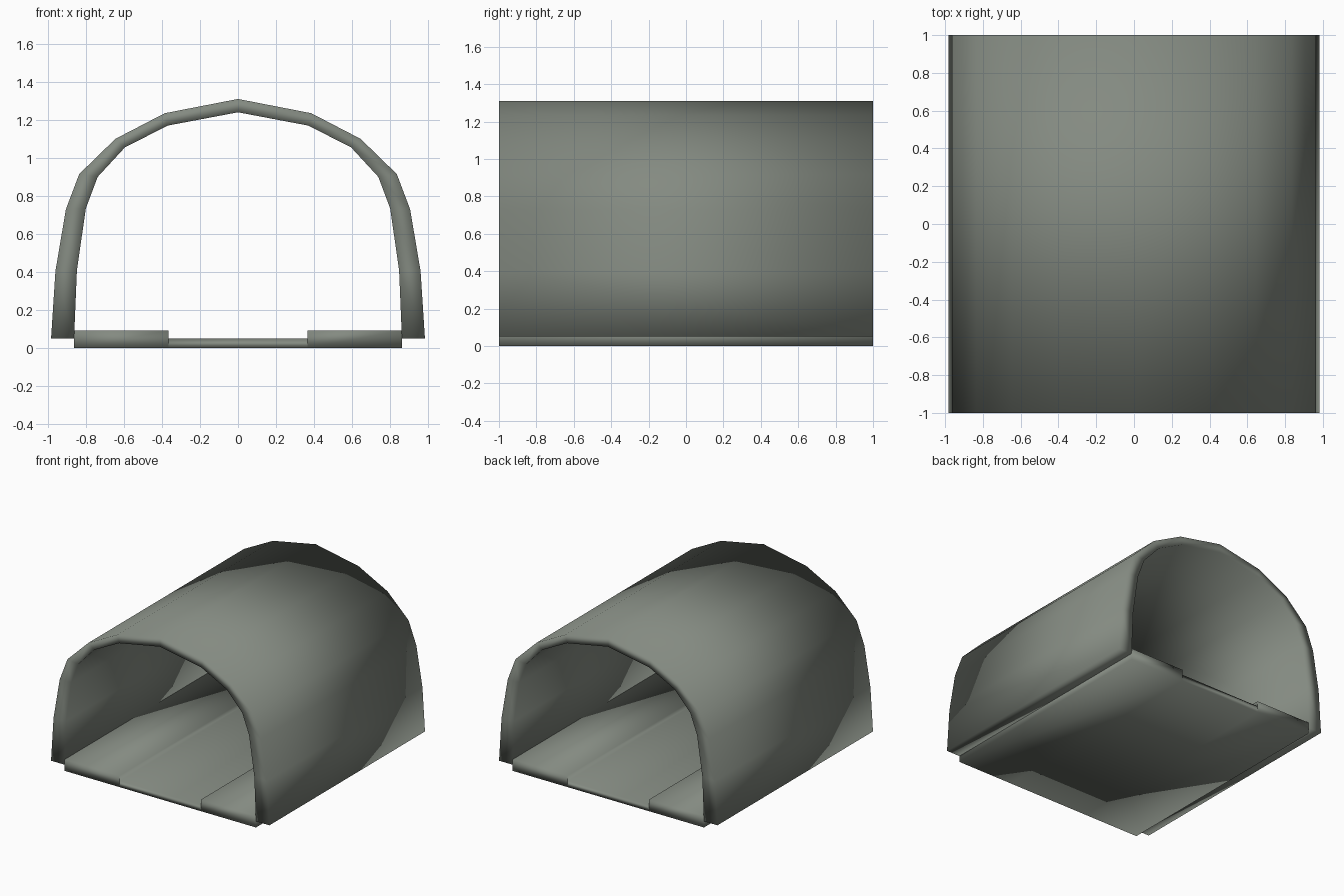
import bpy

if "Cube" in bpy.data.objects:
    bpy.data.objects.remove(bpy.data.objects["Cube"])

# One grey-green colour for the whole tunnel
mat = bpy.data.materials.new("grey_green_concrete")
mat.diffuse_color = (0.23, 0.255, 0.22, 1)
mat.use_nodes = True
mat.node_tree.nodes["Principled BSDF"].inputs["Base Color"].default_value = mat.diffuse_color


def mirrored(half):
    """Left-to-right open profile from a right half listed from the centre outwards."""
    return [(-x, z) for x, z in reversed(half) if x > 0] + half


def strip_solid(name, upper, lower):
    """Solid between two matching profiles, running from y = -1 to y = 1."""
    n = len(upper)
    verts = [(x, y, z) for y in (-1, 1) for prof in (upper, lower) for x, z in prof]
    uf, lf, ub, lb = 0, n, 2 * n, 3 * n
    faces = []
    for i in range(n - 1):
        j = i + 1
        faces += [(uf + i, uf + j, ub + j, ub + i),
                  (lf + j, lf + i, lb + i, lb + j),
                  (lf + i, lf + j, uf + j, uf + i),
                  (lb + j, lb + i, ub + i, ub + j)]
    e = n - 1
    faces += [(lf, uf, ub, lb), (uf + e, lf + e, lb + e, ub + e)]
    me = bpy.data.meshes.new(name)
    me.from_pydata(verts, [], faces)
    me.materials.append(mat)
    me.shade_smooth()
    ob = bpy.data.objects.new(name, me)
    bpy.context.collection.objects.link(ob)
    return ob


# Arched vault shell, thicker towards the foot
outer = [(0, 1.31), (0.385, 1.235), (0.645, 1.10), (0.835, 0.915),
         (0.905, 0.73), (0.96, 0.405), (0.983, 0.05)]
inner = [(0, 1.24), (0.37, 1.17), (0.595, 1.055), (0.738, 0.90),
         (0.80, 0.735), (0.847, 0.41), (0.862, 0.05)]
strip_solid("vault_shell", mirrored(outer), mirrored(inner))

# Floor slab with a raised walkway along each side
deck = [(0.365, 0.05), (0.365, 0.093), (0.862, 0.093)]
base = [(0.365, 0.0), (0.365, 0.0), (0.862, 0.0)]
floor = strip_solid("floor_with_walkways", mirrored(deck), mirrored(base))

# Weld the doubled bottom points under the walkway steps
import bmesh
bm = bmesh.new()
bm.from_mesh(floor.data)
bmesh.ops.remove_doubles(bm, verts=bm.verts, dist=0.0001)
bmesh.ops.recalc_face_normals(bm, faces=bm.faces)
bm.to_mesh(floor.data)
bm.free()
